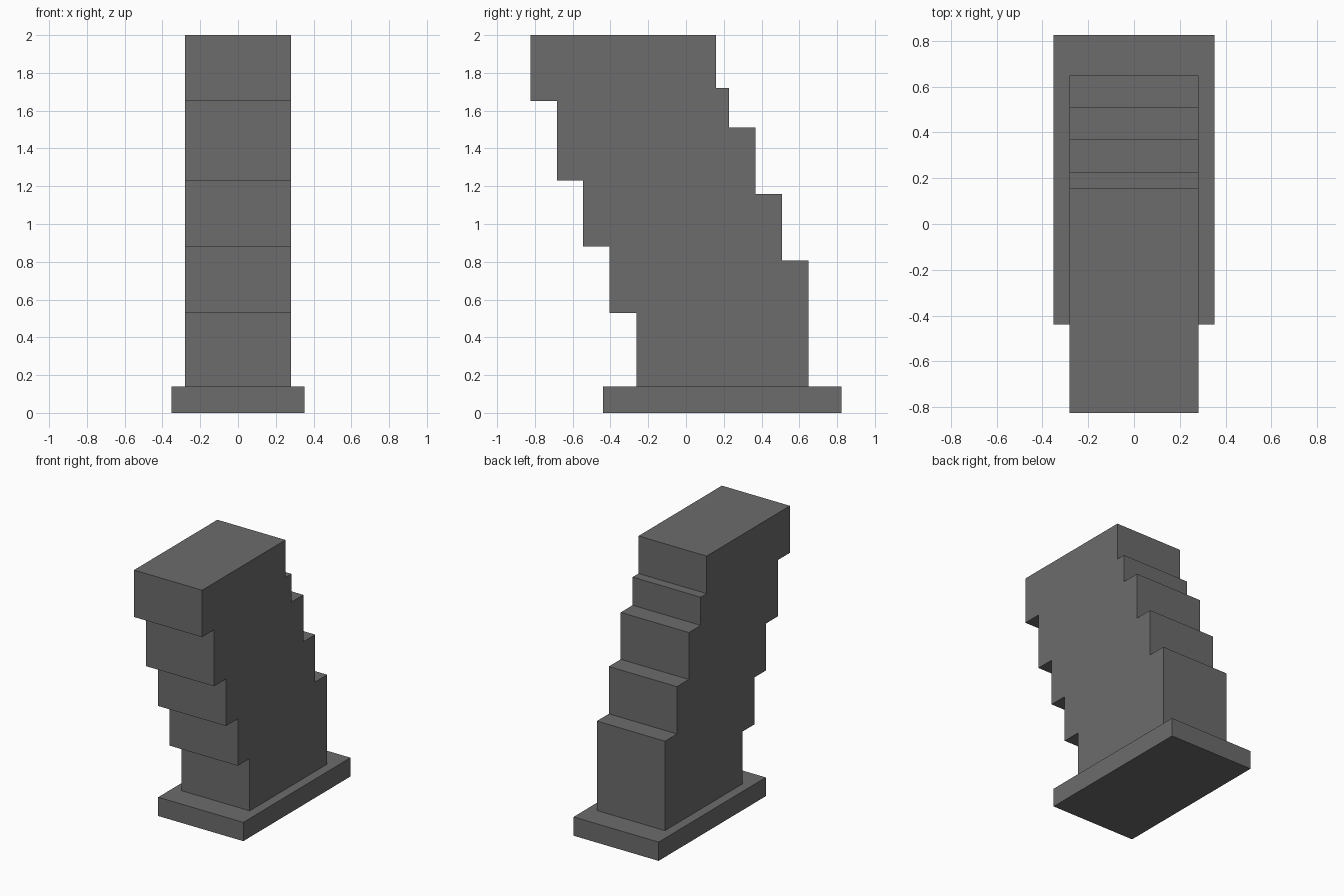
import bpy, bmesh

if "Cube" in bpy.data.objects:
    bpy.data.objects.remove(bpy.data.objects["Cube"])

# Dark stone colour shared by both parts
dark_grey = bpy.data.materials.new("dark_grey")
dark_grey.diffuse_color = (0.15, 0.15, 0.15, 1)
dark_grey.use_nodes = True
dark_grey.node_tree.nodes["Principled BSDF"].inputs["Base Color"].default_value = dark_grey.diffuse_color


def extrude_profile(name, profile, half_width):
    """Extrude a closed (y, z) outline along x, centred on x = 0."""
    bm = bmesh.new()
    face = bm.faces.new([bm.verts.new((-half_width, y, z)) for y, z in profile])
    res = bmesh.ops.extrude_face_region(bm, geom=[face], use_keep_orig=True)
    verts = [g for g in res["geom"] if isinstance(g, bmesh.types.BMVert)]
    bmesh.ops.translate(bm, verts=verts, vec=(2 * half_width, 0, 0))
    bmesh.ops.recalc_face_normals(bm, faces=bm.faces)
    mesh = bpy.data.meshes.new(name)
    bm.to_mesh(mesh)
    bm.free()
    mesh.materials.append(dark_grey)
    obj = bpy.data.objects.new(name, mesh)
    bpy.context.collection.objects.link(obj)
    return obj


BASE_TOP = 0.14

# Flat base slab
extrude_profile("base_plate", [(-0.439, 0), (0.824, 0),
                               (0.824, BASE_TOP), (-0.439, BASE_TOP)], 0.351)

# Stepped body leaning forward: (y, top z) of each riser, bottom to top
front = [(-0.263, 0.53), (-0.404, 0.88), (-0.544, 1.23), (-0.684, 1.65), (-0.824, 2.0)]
back = [(0.649, 0.807), (0.508, 1.16), (0.368, 1.51), (0.228, 1.72), (0.158, 2.0)]


def risers(steps):
    points, z = [], BASE_TOP
    for y, top in steps:
        points += [(y, z), (y, top)]
        z = top
    return points


extrude_profile("stepped_body", risers(back) + risers(front)[::-1], 0.281)
